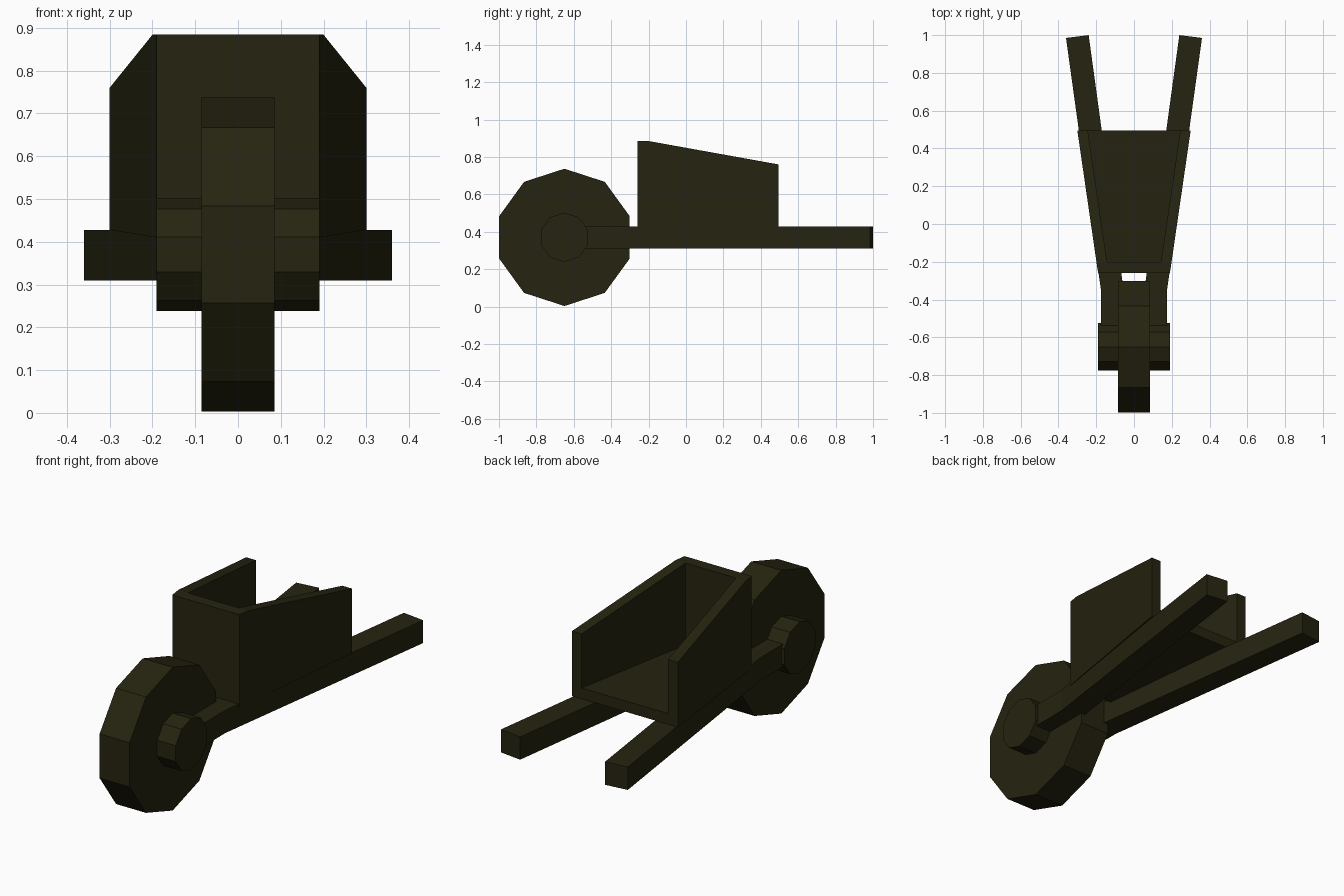
import bpy, bmesh, math

if "Cube" in bpy.data.objects:
    bpy.data.objects.remove(bpy.data.objects["Cube"], do_unlink=True)

wood = bpy.data.materials.new("dark_olive")
wood.use_nodes = True
colour = (0.019, 0.017, 0.005, 1)
wood.diffuse_color = colour
wood.node_tree.nodes["Principled BSDF"].inputs["Base Color"].default_value = colour


def finish(name, bm):
    bmesh.ops.recalc_face_normals(bm, faces=bm.faces)
    mesh = bpy.data.meshes.new(name)
    bm.to_mesh(mesh)
    bm.free()
    mesh.materials.append(wood)
    obj = bpy.data.objects.new(name, mesh)
    bpy.context.collection.objects.link(obj)
    return obj


def prism(name, plan, low, high):
    """Upright block over a plan outline; low and high give z for each y."""
    bm = bmesh.new()
    bottom = [bm.verts.new((x, y, low(y))) for x, y in plan]
    top = [bm.verts.new((x, y, high(y))) for x, y in plan]
    bm.faces.new(bottom)
    bm.faces.new(top)
    n = len(plan)
    for i in range(n):
        j = (i + 1) % n
        bm.faces.new((bottom[i], bottom[j], top[j], top[i]))
    return finish(name, bm)


def disc(name, radius, half_width):
    """Ten-sided drum lying across the model, with a corner at the top."""
    bm = bmesh.new()
    rings = []
    for x in (-half_width, half_width):
        rings.append([bm.verts.new((x, -0.65 + radius * math.sin(a), 0.37 + radius * math.cos(a)))
                      for a in (math.tau * i / 10 for i in range(10))])
        bm.faces.new(rings[-1])
    for i in range(10):
        j = (i + 1) % 10
        bm.faces.new((rings[0][i], rings[0][j], rings[1][j], rings[1][i]))
    return finish(name, bm)


# Wheel and hub
disc("wheel", 0.367, 0.085)
disc("hub", 0.132, 0.19)

# Tray heights
FRONT, INNER, BACK = -0.26, -0.2, 0.495


def tray_bottom(y):
    return 0.41 + 0.018 * (y - FRONT) / (BACK - FRONT)


def rim(y):
    return 0.885 - 0.125 * max(0, y - INNER) / (BACK - INNER)


# Handles and side walls, mirrored
for side, s in (("left", 1), ("right", -1)):
    handle = [(0.36, 0.985), (0.24, 1.0), (0.055, -0.35),
              (0.055, -0.56), (0.175, -0.56), (0.175, -0.35)]
    prism(side + "_handle", [(s * x, y) for x, y in handle],
          lambda y: 0.31, lambda y: 0.427)
    wall = [(0.3, BACK), (0.245, BACK), (0.143, INNER), (0.199, INNER)]
    prism(side + "_tray_wall", [(s * x, y) for x, y in wall], tray_bottom, rim)

# Front wall and floor of the tray
prism("front_tray_wall", [(-0.19, FRONT), (0.19, FRONT), (0.199, INNER), (-0.199, INNER)],
      tray_bottom, rim)
prism("tray_floor", [(-0.143, INNER), (0.143, INNER), (0.245, BACK), (-0.245, BACK)],
      tray_bottom, lambda y: tray_bottom(y) + 0.055)
